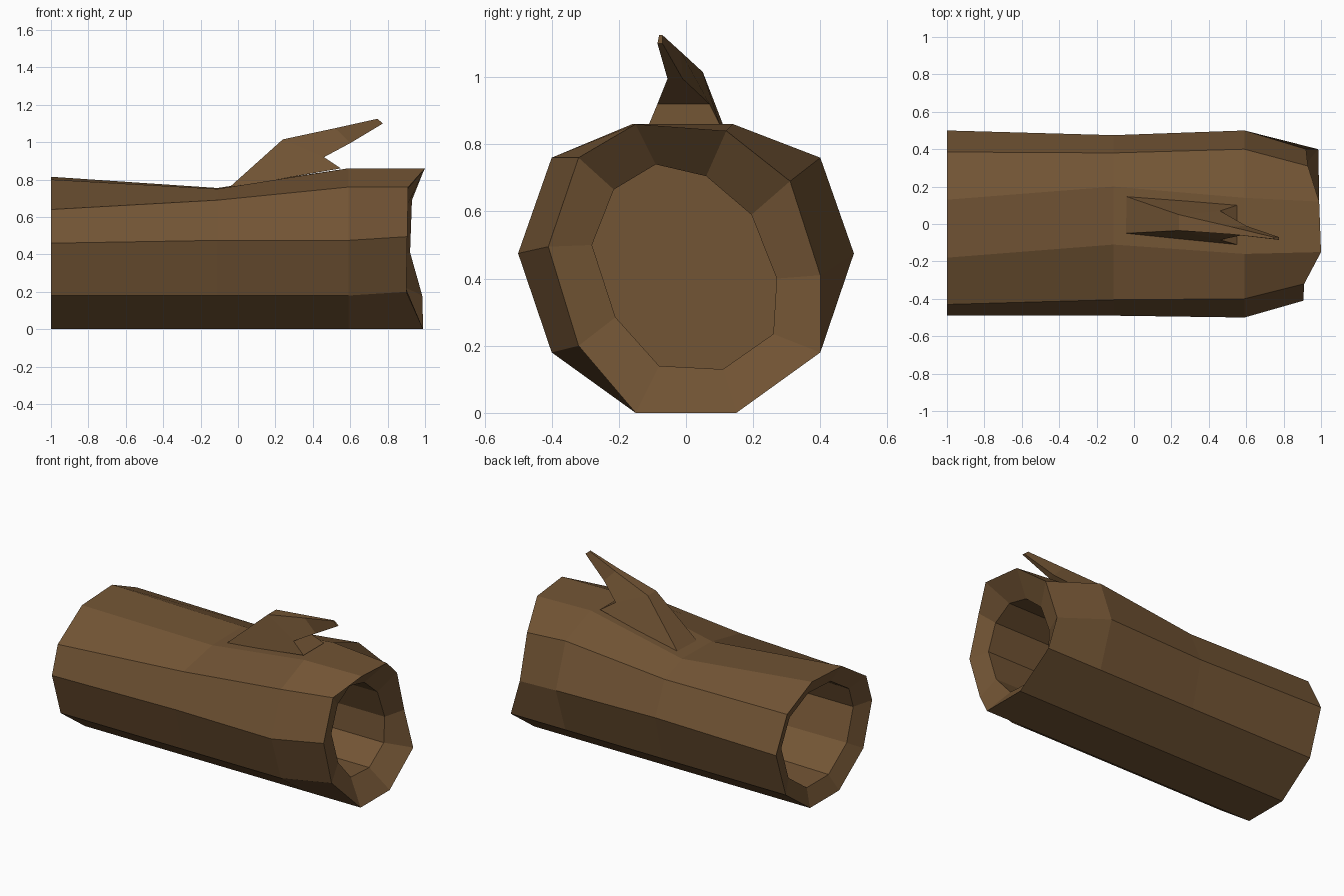
import bpy, bmesh

bark = bpy.data.materials.new("bark")
bark.diffuse_color = (0.17, 0.09, 0.035, 1)


def loft(name, rings):
    """Skin a list of equal-length rings and cap both ends."""
    bm = bmesh.new()
    loops = [[bm.verts.new(p) for p in ring] for ring in rings]
    for a, b in zip(loops, loops[1:]):
        n = len(a)
        for i in range(n):
            j = (i + 1) % n
            bm.faces.new((a[i], a[j], b[j], b[i]))
    bm.faces.new(loops[0])
    bm.faces.new(loops[-1])
    bmesh.ops.recalc_face_normals(bm, faces=bm.faces)
    me = bpy.data.meshes.new(name)
    bm.to_mesh(me)
    bm.free()
    me.materials.append(bark)
    ob = bpy.data.objects.new(name, me)
    bpy.context.collection.objects.link(ob)
    return ob


def section(x, upper):
    """Ten-sided log section: shared underside plus six or so upper points."""
    yz = [(0.15, 0), (0.40, 0.18)] + upper + [(-0.40, 0.18), (-0.15, 0)]
    return [(x, y, z) for y, z in yz]


def at_x(x, yz):
    return [(x, y, z) for y, z in yz]


# Outer bark sections, left to right
left = section(-1.0, [(0.50, 0.475), (0.385, 0.70), (0.13, 0.815),
                      (-0.18, 0.80), (-0.43, 0.64), (-0.49, 0.46)])
waist = section(-0.11, [(0.475, 0.475), (0.38, 0.69), (0.20, 0.755),
                        (-0.11, 0.75), (-0.405, 0.69), (-0.49, 0.475)])
shoulder = section(0.59, [(0.50, 0.475), (0.40, 0.76), (0.14, 0.86),
                          (-0.16, 0.86), (-0.40, 0.76), (-0.50, 0.475)])

# Ragged broken right end
right = [(0.99, 0.15, 0), (0.985, 0.40, 0.18), (0.92, 0.40, 0.41),
         (0.93, 0.31, 0.69), (0.99, 0.12, 0.84), (1.0, -0.15, 0.86),
         (0.91, -0.32, 0.76), (0.905, -0.41, 0.495), (0.90, -0.32, 0.20),
         (0.99, -0.15, 0)]

# Hollow inside, closed off in the middle
hollow = [(0.11, 0.13), (0.26, 0.235), (0.27, 0.40), (0.195, 0.59),
          (0.06, 0.705), (-0.09, 0.74), (-0.215, 0.665), (-0.28, 0.50),
          (-0.21, 0.285), (-0.08, 0.14)]
left_rim = [(-0.95, y * 0.75, 0.42 + (z - 0.42) * 0.75) for _, y, z in left]

loft("hollow_log", [at_x(0.01, hollow), at_x(0.87, hollow), right, shoulder,
                    waist, left, left_rim, at_x(-0.01, hollow)])

# Snapped branch leaning toward the right end
loft("branch_stub", [
    [(-0.05, 0.15, 0.755), (-0.05, -0.05, 0.755), (0.55, -0.11, 0.86), (0.55, 0.10, 0.86)],
    [(0.24, 0.05, 1.015), (0.24, -0.035, 1.015), (0.46, -0.085, 0.92), (0.46, 0.07, 0.92)],
    [(0.52, -0.015, 1.075), (0.52, -0.055, 1.075), (0.60, -0.055, 0.995), (0.60, -0.01, 0.995)],
    [(0.745, -0.07, 1.125), (0.745, -0.08, 1.125), (0.775, -0.085, 1.10), (0.775, -0.07, 1.10)],
])
